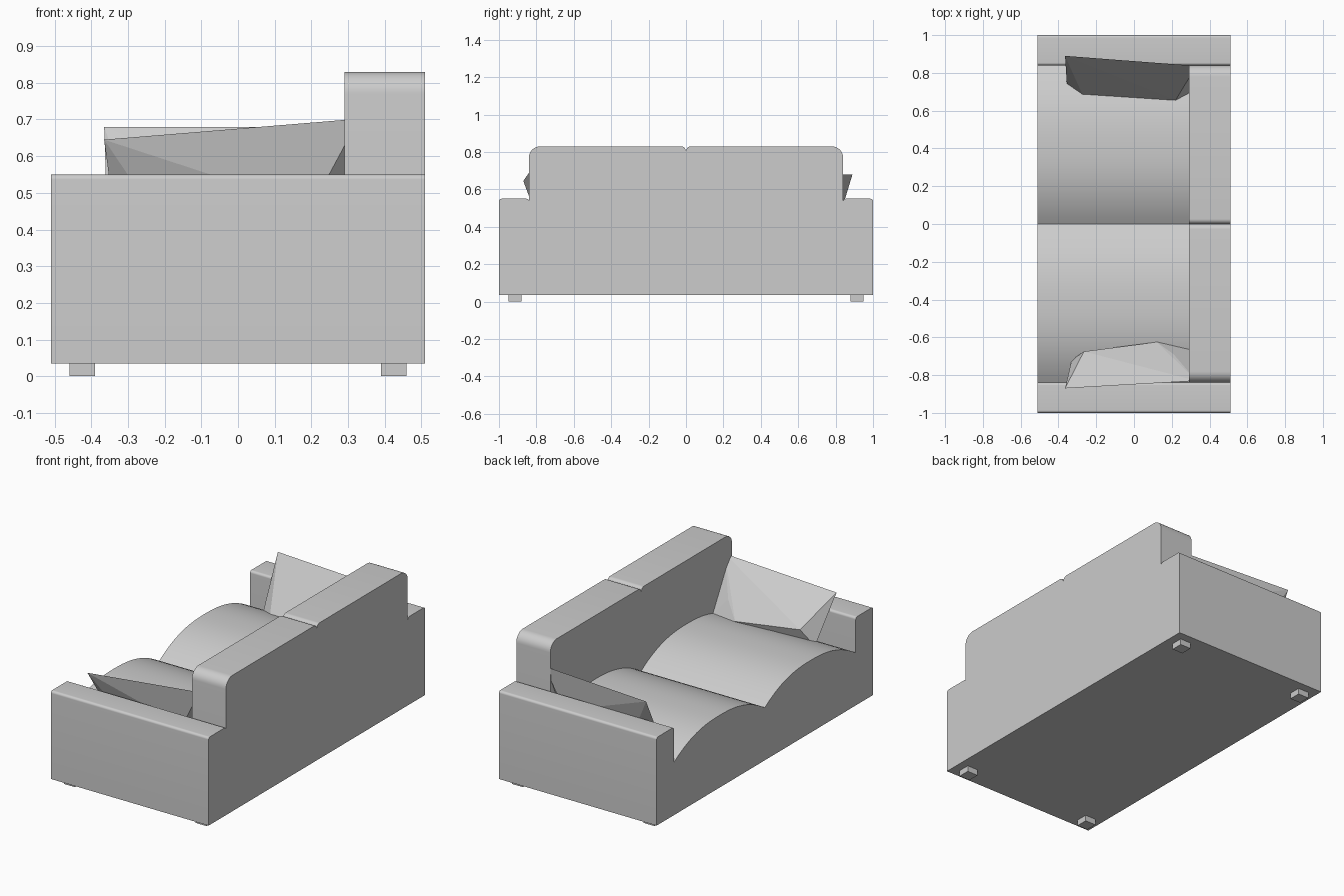
import bpy, bmesh, math

old = bpy.data.objects.get("Cube")
if old:
    bpy.data.objects.remove(old, do_unlink=True)

# One plain upholstery colour
grey = bpy.data.materials.new("light_grey")
colour = (0.604, 0.604, 0.604, 1)
grey.diffuse_color = colour
grey.use_nodes = True
grey.node_tree.nodes["Principled BSDF"].inputs["Base Color"].default_value = colour


def finish(name, bm, smooth=False):
    bmesh.ops.recalc_face_normals(bm, faces=bm.faces)
    mesh = bpy.data.meshes.new(name)
    bm.to_mesh(mesh)
    bm.free()
    mesh.materials.append(grey)
    obj = bpy.data.objects.new(name, mesh)
    bpy.context.collection.objects.link(obj)
    if smooth:
        bpy.ops.object.select_all(action='DESELECT')
        obj.select_set(True)
        bpy.context.view_layer.objects.active = obj
        bpy.ops.object.shade_smooth_by_angle(angle=math.radians(30))
    return obj


def extrude_x(name, profile, x0, x1, smooth=True):
    """Extrude a (y, z) outline along x."""
    bm = bmesh.new()
    face = bm.faces.new([bm.verts.new((x0, y, z)) for y, z in profile])
    new = bmesh.ops.extrude_face_region(bm, geom=[face], use_keep_orig=True)["geom"]
    verts = [v for v in new if isinstance(v, bmesh.types.BMVert)]
    bmesh.ops.translate(bm, verts=verts, vec=(x1 - x0, 0, 0))
    return finish(name, bm, smooth)


def rounded_top(y0, y1, z0, z1, r0, r1, n=8):
    """Rectangle from y0 to y1 with its top corners rounded by r0 and r1."""
    pts = [(y0, z0)]
    for i in range(n + 1):
        a = math.pi - i * math.pi / 2 / n
        pts.append((y0 + r0 + r0 * math.cos(a), z1 - r0 + r0 * math.sin(a)))
    for i in range(n + 1):
        a = math.pi / 2 - i * math.pi / 2 / n
        pts.append((y1 - r1 + r1 * math.cos(a), z1 - r1 + r1 * math.sin(a)))
    return pts + [(y1, z0)]


FLOOR, INNER, FRONT, BACK, REST = 0.035, 0.84, -0.51, 0.51, 0.29

for side, s in (("near", -1), ("far", 1)):
    # Full-depth arm with softened edges
    extrude_x(side + "_arm", [(s * y, z) for y, z in
              rounded_top(INNER, 1.0, FLOOR, 0.55, 0.014, 0.014)], FRONT, BACK)

    # Half of the backrest
    extrude_x(side + "_backrest", [(s * y, z) for y, z in
              rounded_top(0, INNER, FLOOR, 0.83, 0.027, 0.06)], REST, BACK)

    # Arched seat cushion
    half = INNER / 2
    seat = [(0, FLOOR)]
    for i in range(25):
        t = -1 + i / 12
        seat.append((s * half * (1 + t), 0.343 + 0.115 * (1 - abs(t) ** 2.4)))
    seat.append((s * INNER, FLOOR))
    extrude_x(side + "_seat", seat, FRONT, REST)

    # Short square feet
    for end, x in (("front", -0.46), ("back", 0.39)):
        extrude_x(f"{side}_{end}_foot", [(s * 0.88, 0), (s * 0.95, 0),
                  (s * 0.95, FLOOR), (s * 0.88, FLOOR)], x, x + 0.07, False)


def pillow(name, points):
    """Faceted cushion wrapped around its corner and bulge points."""
    bm = bmesh.new()
    for p in points:
        bm.verts.new(p)
    res = bmesh.ops.convex_hull(bm, input=bm.verts)
    loose = [v for v in bm.verts if not v.link_faces]
    bmesh.ops.delete(bm, geom=loose, context='VERTS')
    return finish(name, bm)


# Pillows leaning on the arms: top corners, bottom corners, front and back bulges
pillow("near_pillow", [
    (-0.365, -0.87, 0.645), (0.33, -0.83, 0.702),
    (-0.33, -0.72, 0.38), (0.33, -0.65, 0.38),
    (-0.265, -0.675, 0.475), (0.12, -0.625, 0.44), (0.21, -0.69, 0.52),
    (-0.24, -0.80, 0.46), (0.20, -0.80, 0.46)])
pillow("far_pillow", [
    (-0.365, 0.89, 0.68), (0.33, 0.837, 0.68),
    (-0.355, 0.735, 0.38), (0.33, 0.70, 0.38),
    (-0.26, 0.765, 0.50), (-0.27, 0.68, 0.41), (0.22, 0.655, 0.43),
    (-0.24, 0.82, 0.45), (0.21, 0.82, 0.45)])
